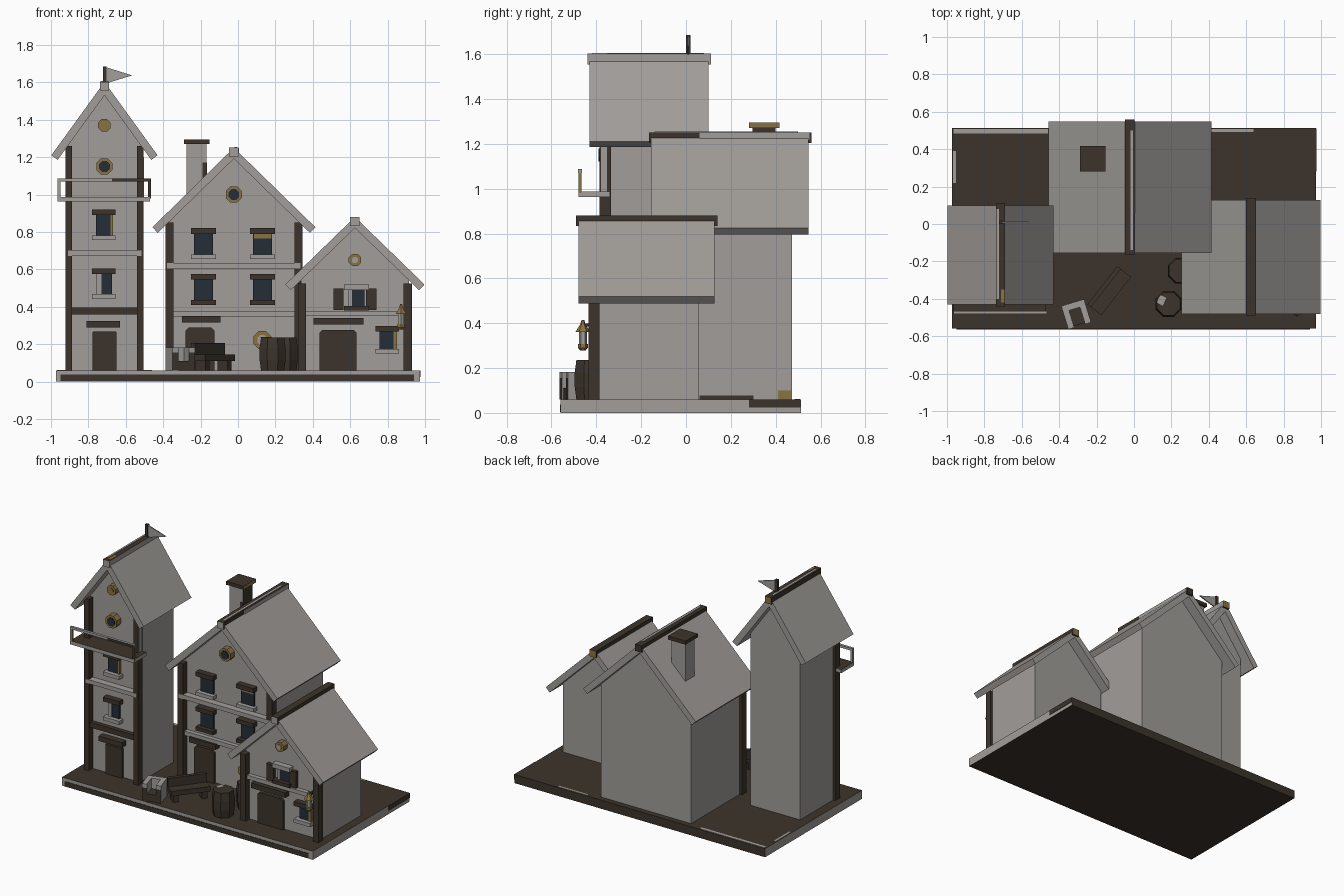
import bpy, bmesh, math
from mathutils import Vector, Matrix

if "Cube" in bpy.data.objects:
    bpy.data.objects.remove(bpy.data.objects["Cube"])


def material(name, rgb):
    m = bpy.data.materials.new(name)
    m.diffuse_color = (*rgb, 1)
    m.use_nodes = True
    m.node_tree.nodes["Principled BSDF"].inputs["Base Color"].default_value = m.diffuse_color
    return m


MATS = {
    "grey": material("warm grey", (0.355, 0.338, 0.32)),
    "brown": material("dark brown", (0.046, 0.034, 0.025)),
    "ochre": material("ochre", (0.25, 0.17, 0.055)),
    "blue": material("window blue", (0.018, 0.027, 0.038)),
}


def finish(name, bm, mat, faces=None):
    """faces maps a direction (such as '-y') to another colour."""
    bmesh.ops.recalc_face_normals(bm, faces=bm.faces)
    me = bpy.data.meshes.new(name)
    ob = bpy.data.objects.new(name, me)
    bpy.context.collection.objects.link(ob)
    me.materials.append(MATS[mat])
    for i, (d, m) in enumerate((faces or {}).items(), 1):
        me.materials.append(MATS[m])
        axis, sign = "xyz".index(d[1]), -1 if d[0] == "-" else 1
        for f in bm.faces:
            if f.normal[axis] * sign > 0.7:
                f.material_index = i
    bm.to_mesh(me)
    bm.free()


def box(name, x0, x1, y0, y1, z0, z1, mat, faces=None, rot=0):
    bm = bmesh.new()
    bmesh.ops.create_cube(bm, size=1)
    bmesh.ops.scale(bm, vec=(x1 - x0, y1 - y0, z1 - z0), verts=bm.verts)
    bmesh.ops.rotate(bm, matrix=Matrix.Rotation(math.radians(rot), 3, 'Z'), verts=bm.verts)
    bmesh.ops.translate(bm, vec=((x0 + x1) / 2, (y0 + y1) / 2, (z0 + z1) / 2), verts=bm.verts)
    finish(name, bm, mat, faces)


def prism(name, pts, y0, y1, mat):
    """Extrude an (x, z) outline along y."""
    bm = bmesh.new()
    f = bm.faces.new([bm.verts.new((x, y0, z)) for x, z in pts])
    new = bmesh.ops.extrude_face_region(bm, geom=[f])["geom"]
    bmesh.ops.translate(bm, vec=(0, y1 - y0, 0), verts=[v for v in new if isinstance(v, bmesh.types.BMVert)])
    finish(name, bm, mat)


def ring_points(x, y, r, sides):
    return [(x + r * math.cos(a), y + r * math.sin(a))
            for a in (math.tau * (i + 0.5) / sides for i in range(sides))]


def lathe(name, x, y, rings, sides, mat):
    """Stack of (radius, z) rings with capped ends."""
    bm = bmesh.new()
    loops = [[bm.verts.new((*p, z)) for p in ring_points(x, y, r, sides)] for r, z in rings]
    for a, b in zip(loops, loops[1:]):
        for i in range(sides):
            j = (i + 1) % sides
            bm.faces.new((a[i], a[j], b[j], b[i]))
    bm.faces.new(loops[0])
    bm.faces.new(loops[-1])
    finish(name, bm, mat)


def house(name, cx, hw, y0, y1, apex, eave_x, eave_z, ry0, ry1, post_w, post_top, ridge_faces):
    """Gabled body, folded roof slab, ridge beam and corner posts that stand proud of the walls."""
    t = 0.042
    run, drop = eave_x, apex - eave_z
    slope = drop / run
    n = Vector((drop, run)).normalized() * t
    vert = t * math.hypot(1, slope)
    w = hw - 0.017
    side = apex - slope * w - vert
    prism(name + "_walls", [(cx - w, 0.06), (cx + w, 0.06), (cx + w, side),
                            (cx, apex - vert), (cx - w, side)], y0, y1, "grey")
    prism(name + "_roof", [(cx, apex), (cx + run, eave_z), (cx + run - n.x, eave_z - n.y),
                           (cx, apex - vert), (cx - run + n.x, eave_z - n.y), (cx - run, eave_z)],
          ry0, ry1, "grey")
    box(name + "_ridge_beam", cx - 0.025, cx + 0.025, ry0 - 0.01, ry1 + 0.012,
        apex - 0.047, apex + 0.001, "brown", ridge_faces)
    for s in (-1, 1):
        xa, xb = sorted((cx + s * hw, cx + s * (hw - post_w)))
        box(name + "_corner_post", xa, xb, y0 - 0.045, y0 + 0.005, 0.06, post_top, "brown")


def window(name, x, z0, z1, y, glass_w=0.09, trim_w=0.13, trim="brown", sill="grey", jamb=0.0):
    g, t = glass_w / 2, trim_w / 2
    box(name + "_glass", x - g, x + g, y - 0.012, y, z0, z1, "blue")
    if jamb:
        box(name + "_jamb", x + g - 0.006, x + g - 0.006 + jamb, y - 0.018, y, z0, z1, "ochre")
    box(name + "_lintel", x - t, x + t, y - 0.042, y, z1, z1 + 0.03, trim)
    box(name + "_sill", x - t, x + t, y - 0.042, y, z0 - 0.025, z0, sill)


def round_window(name, x, z, r, y, pane, pane_r):
    prism(name + "_frame", ring_points(x, z, r, 8), y - 0.045, y, "ochre")
    prism(name + "_pane", ring_points(x, z, r * pane_r, 8), y - 0.05, y - 0.043, pane)


def door(name, x0, x1, z1, lx0, lx1, lz, y, c):
    prism(name, [(x0, 0.06), (x1, 0.06), (x1, z1 - c), (x1 - c, z1), (x0 + c, z1), (x0, z1 - c)],
          y - 0.018, y, "brown")
    box(name + "_lintel", lx0, lx1, y - 0.045, y, lz, lz + 0.035, "brown")


# Ground slab with worn edge strips
box("ground_slab", -0.972, 0.972, -0.56, 0.512, 0, 0.06, "grey", {"+z": "brown", "-z": "brown", "+y": "brown"})
box("front_edge_strip", -0.95, 0.94, -0.563, -0.555, 0.004, 0.037, "brown")
box("side_edge_strip", 0.967, 0.975, 0.28, 0.51, 0.025, 0.06, "brown")
box("back_left_edge_strip", -0.965, -0.46, 0.485, 0.508, 0.058, 0.063, "grey")
box("back_right_edge_strip", 0.41, 0.64, 0.492, 0.508, 0.058, 0.063, "grey")
box("left_edge_strip", -0.968, -0.952, 0.22, 0.39, 0.058, 0.063, "grey")

# Three houses
house("tower", -0.714, 0.209, -0.34, 0.03, 1.602, 0.284, 1.21, -0.43, 0.10, 0.036, 1.26,
      {"-y": "grey", "+x": "grey", "+y": "ochre"})
house("main_house", -0.022, 0.366, -0.07, 0.473, 1.25, 0.436, 0.825, -0.155, 0.547, 0.043, 0.85,
      {"-y": "grey"})
house("cottage", 0.625, 0.305, -0.39, 0.058, 0.88, 0.372, 0.519, -0.48, 0.128, 0.044, 0.525,
      {"-y": "grey", "+y": "ochre"})

# Worn patches on the ridges, the tower post and the lower main wall
box("main_ridge_patch", 0.0, 0.005, 0.06, 0.55, 1.218, 1.25, "grey")
box("main_ridge_top_patch", -0.02, -0.006, -0.14, 0.50, 1.249, 1.254, "grey")
box("tower_ridge_top_patch", -0.735, -0.722, -0.40, 0.08, 1.601, 1.606, "grey")
box("tower_ridge_end_patch", -0.712, -0.692, -0.42, -0.35, 1.601, 1.606, "ochre")
box("tower_post_patch", -0.508, -0.502, -0.38, -0.352, 0.98, 1.2, "grey")
box("wall_dirt", 0.323, 0.329, 0.06, 0.30, 0.06, 0.078, "brown")
box("wall_stain", 0.323, 0.329, 0.41, 0.468, 0.06, 0.10, "ochre")

# Tower front
TY = -0.34
box("tower_lower_band", -0.89, -0.538, TY - 0.03, TY, 0.358, 0.395, "brown")
box("tower_upper_band", -0.91, -0.515, TY - 0.048, TY, 0.672, 0.70, "grey", {"-z": "brown"})
window("tower_lower_window", -0.717, 0.467, 0.575, TY, 0.085, 0.125)
box("tower_curtain", -0.758, -0.73, TY - 0.016, TY, 0.467, 0.575, "grey")
window("tower_upper_window", -0.717, 0.782, 0.89, TY, 0.085, 0.125, jamb=0.012)
round_window("tower_gable_vent", -0.714, 1.37, 0.036, TY, "ochre", 0.5)
round_window("tower_round_window", -0.714, 1.15, 0.047, TY, "blue", 0.66)
door("tower_door", -0.778, -0.65, 0.267, -0.81, -0.63, 0.29, TY, 0.003)

# Balcony, with its rail worn on one half
box("balcony_floor", -0.965, -0.47, -0.48, TY, 0.962, 0.987, "grey", {"+z": "brown"})
box("balcony_left_rail", -0.965, -0.675, -0.482, -0.464, 1.07, 1.087, "grey")
box("balcony_right_rail", -0.675, -0.465, -0.482, -0.464, 1.07, 1.087, "grey", {"-y": "brown"})
for x, c in ((-0.965, "grey"), (-0.482, "brown")):
    box("balcony_post", x, x + 0.016, -0.48, -0.466, 0.98, 1.075, c, {"+x": "ochre"})

# Flag on the tower ridge
box("flag_pole", -0.722, -0.702, 0, 0.02, 1.58, 1.685, "brown")
prism("flag", [(-0.703, 1.68), (-0.703, 1.595), (-0.565, 1.637)], 0.006, 0.014, "grey")

# Main house front
MY = -0.07
box("main_upper_band", -0.38, 0.335, MY - 0.048, MY, 0.605, 0.635, "grey", {"-z": "brown"})
box("main_lower_band", -0.38, 0.335, MY - 0.03, MY, 0.345, 0.375, "grey")
for x in (-0.184, 0.131):
    window("main_upper_window", x, 0.68, 0.79, MY, 0.1, 0.134)
    window("main_lower_window", x, 0.435, 0.545, MY, 0.1, 0.134, sill="brown")
box("curtain", 0.085, 0.18, MY - 0.016, MY, 0.765, 0.79, "ochre")
round_window("main_round_window", -0.022, 1.0, 0.047, MY, "blue", 0.66)
door("main_door", -0.28, -0.126, 0.29, -0.30, -0.094, 0.315, MY, 0.018)
round_window("round_sign", 0.13, 0.222, 0.052, MY, "grey", 0.55)

# Chimney
box("chimney", -0.275, -0.168, 0.297, 0.40, 0.95, 1.27, "grey", {"+x": "brown"})
box("chimney_patch", -0.19, -0.166, 0.294, 0.30, 1.08, 1.17, "brown")
box("chimney_cap", -0.288, -0.152, 0.28, 0.417, 1.27, 1.295, "brown", {"+x": "ochre"})

# Cottage front
CY = -0.39
box("cottage_band", 0.34, 0.91, CY - 0.03, CY, 0.35, 0.378, "grey")
window("cottage_window", 0.634, 0.405, 0.49, CY, 0.085, 0.134, trim="grey", sill="brown")
box("cottage_curtain", 0.592, 0.61, CY - 0.016, CY, 0.405, 0.49, "grey")
for x in (0.51, 0.685):
    box("shutter", x, x + 0.055, CY - 0.025, CY, 0.382, 0.497, "brown")
window("cottage_side_window", 0.797, 0.175, 0.267, CY, 0.08, 0.125, jamb=0.02)
round_window("cottage_round_window", 0.625, 0.65, 0.036, CY, "grey", 0.5)
door("cottage_door", 0.436, 0.634, 0.275, 0.404, 0.67, 0.305, CY, 0.014)

# Lantern on the cottage corner
lathe("lantern_base", 0.872, -0.46, [(0.012, 0.278), (0.022, 0.29), (0.022, 0.308)], 6, "ochre")
lathe("lantern_glass", 0.872, -0.46, [(0.018, 0.308), (0.018, 0.36)], 6, "grey")
lathe("lantern_roof", 0.872, -0.46, [(0.034, 0.36), (0.012, 0.395), (0.006, 0.415)], 6, "ochre")
box("lantern_arm", 0.864, 0.88, -0.46, CY, 0.385, 0.398, "brown")

# Barrels
for x, y in ((0.185, -0.427), (0.25, -0.25)):
    lathe("barrel", x, y, [(0.067, 0.06), (0.075, 0.115), (0.075, 0.18), (0.067, 0.235)], 8, "brown")
box("barrel_lid_patch", 0.128, 0.165, -0.43, -0.385, 0.233, 0.238, "grey", rot=-25)

# Slanted bench: seat, backrest and legs
A = 52
u = Vector((math.cos(math.radians(A)), math.sin(math.radians(A))))
v = Vector((-u.y, u.x))
for name, along, across, length, width, z0, z1 in (
        ("bench_seat", 0, -0.01, 0.26, 0.08, 0.11, 0.145), ("bench_back", 0, 0.032, 0.26, 0.025, 0.14, 0.205),
        ("bench_leg", -0.095, -0.005, 0.035, 0.07, 0.06, 0.115), ("bench_leg", 0.095, -0.005, 0.035, 0.07, 0.06, 0.115)):
    c = Vector((-0.135, -0.355)) + u * along + v * across
    box(name, c.x - length / 2, c.x + length / 2, c.y - width / 2, c.y + width / 2, z0, z1, "brown", rot=A)

# Open crate with a pale rim: floor and three sides, open toward the front
for name, dx, dy, w, d, z0, z1, front in (
        ("crate_floor", 0, 0, 0.11, 0.12, 0.06, 0.11, "brown"), ("crate_back", 0, 0.045, 0.125, 0.035, 0.06, 0.183, "grey"),
        ("crate_left", -0.047, -0.005, 0.033, 0.125, 0.06, 0.155, "brown"),
        ("crate_left_rim", -0.047, -0.005, 0.033, 0.125, 0.155, 0.183, "grey"),
        ("crate_right", 0.047, -0.005, 0.033, 0.125, 0.06, 0.155, "brown"),
        ("crate_right_rim", 0.047, -0.005, 0.033, 0.125, 0.155, 0.183, "grey")):
    p = Matrix.Rotation(math.radians(17), 2) @ Vector((dx, dy)) + Vector((-0.31, -0.48))
    box(name, p.x - w / 2, p.x + w / 2, p.y - d / 2, p.y + d / 2, z0, z1, "grey",
        {"-y": front, "+z": "brown" if name == "crate_floor" else "grey"}, rot=17)
